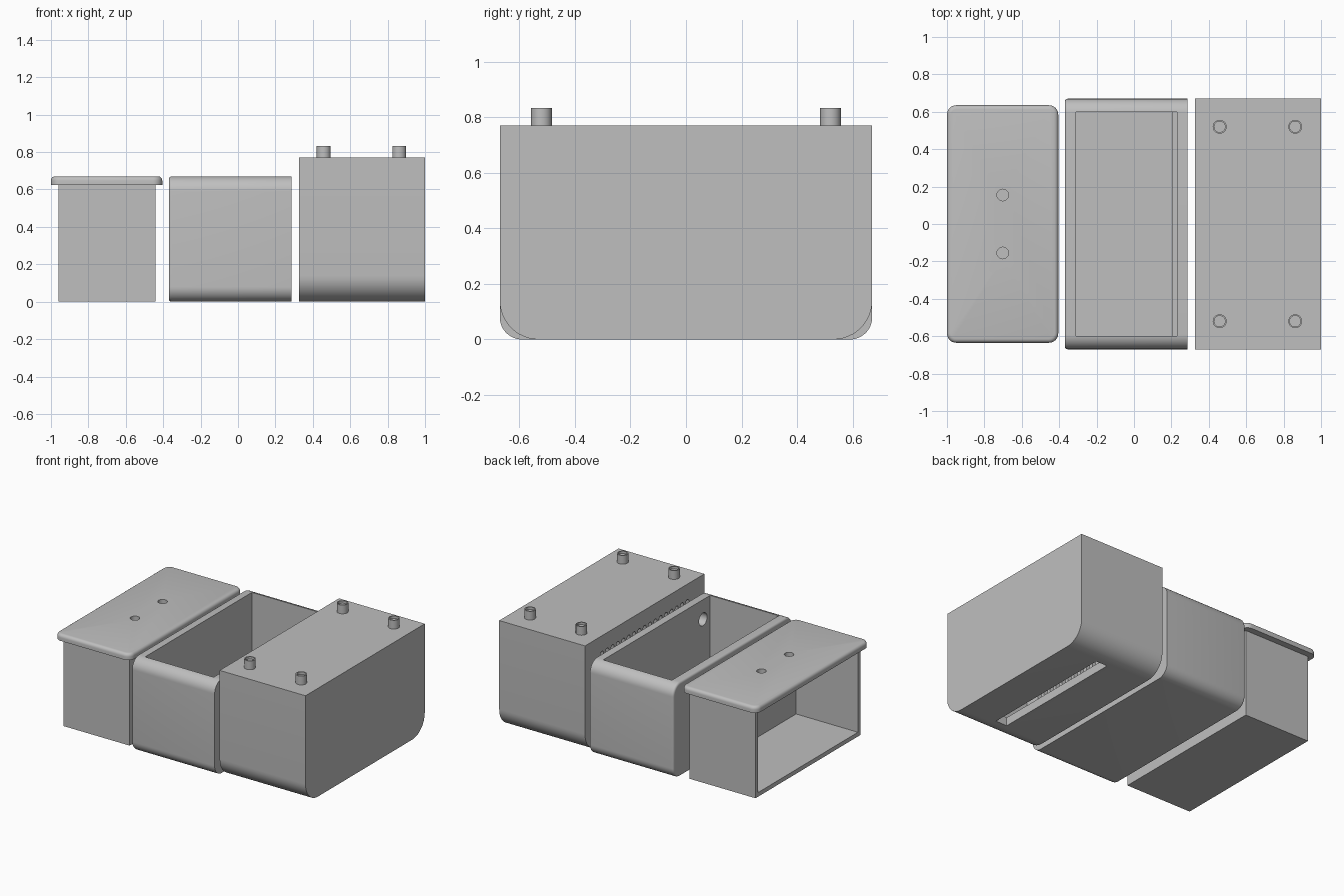
import bpy, bmesh, math
from mathutils import Vector

if "Cube" in bpy.data.objects:
    bpy.data.objects.remove(bpy.data.objects["Cube"], do_unlink=True)

grey = bpy.data.materials.new("light grey")
grey.use_nodes = True
tone = (0.52, 0.52, 0.52, 1)
grey.diffuse_color = tone
grey.node_tree.nodes["Principled BSDF"].inputs["Base Color"].default_value = tone


def outline(u0, u1, v0, v1, low=0, high=0, steps=12):
    """Rectangle with separate corner radii for its low-v and high-v ends."""
    pts = []
    corners = [(u1, v0, -1, 1, low, 270), (u1, v1, -1, -1, high, 0),
               (u0, v1, 1, -1, high, 90), (u0, v0, 1, 1, low, 180)]
    for u, v, su, sv, r, start in corners:
        for i in range(steps + 1 if r else 1):
            a = math.radians(start + 90 * i / steps)
            pts.append((u + su * r + r * math.cos(a), v + sv * r + r * math.sin(a))
                       if r else (u, v))
    return pts


def circle(u, v, r, steps=32):
    return [(u + r * math.cos(2 * math.pi * i / steps),
             v + r * math.sin(2 * math.pi * i / steps)) for i in range(steps)]


def prism(name, outlines, axis, lo, hi, round_end=None, radius=0):
    """Extrude outlines along x or z; optionally round the rim of one end."""
    bm = bmesh.new()
    place = (lambda p, t: (t, *p)) if axis == "x" else (lambda p, t: (*p, t))
    k = 0 if axis == "x" else 2
    for pts in outlines:
        face = bm.faces.new([bm.verts.new(place(p, lo)) for p in pts])
        new = bmesh.ops.extrude_face_region(bm, geom=[face])["geom"]
        shift = Vector(place((0, 0), hi - lo))
        bmesh.ops.translate(bm, vec=shift,
                            verts=[g for g in new if isinstance(g, bmesh.types.BMVert)])
    if round_end is not None:
        rim = [e for e in bm.edges if all(abs(v.co[k] - round_end) < 1e-5 for v in e.verts)]
        bmesh.ops.bevel(bm, geom=rim, offset=radius, segments=4, profile=0.5,
                        affect="EDGES", clamp_overlap=True)
    bmesh.ops.recalc_face_normals(bm, faces=bm.faces)
    mesh = bpy.data.meshes.new(name)
    bm.to_mesh(mesh)
    bm.free()
    mesh.materials.append(grey)
    obj = bpy.data.objects.new(name, mesh)
    bpy.context.collection.objects.link(obj)
    return obj


def activate(obj):
    bpy.ops.object.select_all(action="DESELECT")
    obj.select_set(True)
    bpy.context.view_layer.objects.active = obj


def finish(obj, *cutters):
    """Subtract the cutters, then smooth the curved faces."""
    activate(obj)
    for cutter in cutters:
        mod = obj.modifiers.new("cut", "BOOLEAN")
        mod.operation = "DIFFERENCE"
        mod.solver = "EXACT"
        mod.object = cutter
        bpy.ops.object.modifier_apply(modifier=mod.name)
        bpy.data.objects.remove(cutter, do_unlink=True)
    activate(obj)
    bpy.ops.object.shade_smooth_by_angle(angle=math.radians(35))


# Small box, open on its outer side
finish(prism("drawer_box", [outline(-0.96, -0.44, -0.59, 0.59)], "z", 0, 0.63),
       prism("drawer_hollow", [outline(-1.1, -0.474, -0.56, 0.56)], "z", 0.03, 0.6249))

# Overhanging plate with two screw holes
finish(prism("drawer_top_plate", [outline(-1, -0.405, -0.635, 0.635, 0.05, 0.05)],
             "z", 0.625, 0.67, 0.67, 0.022),
       prism("plate_holes", [circle(-0.702, s * 0.155, 0.031) for s in (-1, 1)],
             "z", 0.5, 0.8))

# Middle sleeve with rounded corners, open at the top
finish(prism("middle_case", [outline(-0.67, 0.67, 0, 0.67, 0.08, 0.08)],
             "x", -0.37, 0.285, -0.37, 0.015),
       prism("case_hollow", [outline(-0.31, 0.23, -0.6, 0.6)], "z", 0.06, 0.8),
       prism("cable_hole", [circle(-0.52, 0.53, 0.045)], "x", 0.15, 0.35))
finish(prism("case_inner_ledge", [outline(0.205, 0.235, -0.605, 0.605)], "z", 0.055, 0.12))

# Tall housing with a bottom slot and a row of vents facing the sleeve
vents = [outline(y - 0.017, y + 0.017, 0.2, 0.66, 0.0165, 0.0165, 5)
         for y in (i * 0.06 for i in range(-8, 9))]
finish(prism("tall_housing", [outline(-0.67, 0.67, 0, 0.77, 0.14)], "x", 0.325, 1),
       prism("housing_hollow", [outline(-0.61, 0.61, 0.06, 0.71, 0.08)], "x", 0.385, 0.94),
       prism("bottom_slot", [outline(0.645, 0.735, -0.5, 0.5)], "z", -0.1, 0.1),
       prism("vent_cutters", vents, "x", 0.3, 0.4))

# Four hollow pegs on the housing
for x, side in ((0.458, "right"), (0.862, "left")):
    for y, end in ((-0.52, "front"), (0.52, "back")):
        finish(prism(f"peg_{end}_{side}", [circle(x, y, 0.037)], "z", 0.76, 0.832),
               prism("peg_bore", [circle(x, y, 0.029)], "z", 0.815, 0.9))
